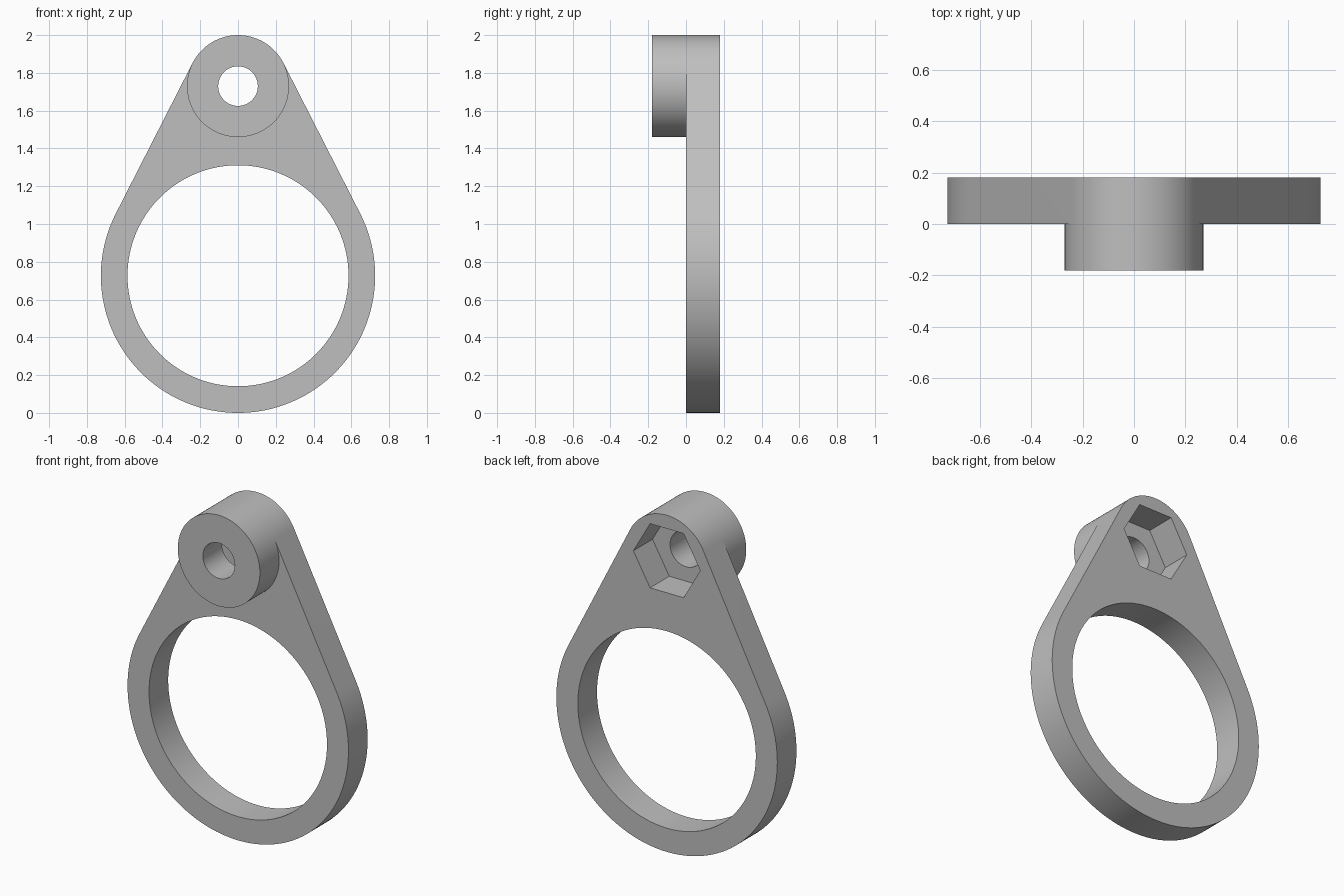
import bpy
import bmesh
from math import asin, cos, sin, pi, radians
from mathutils import Vector

cube = bpy.data.objects.get("Cube")
if cube:
    bpy.data.objects.remove(cube, do_unlink=True)

# Main dimensions
FRONT, MID, BACK = -0.18, 0.0, 0.18
RING_Z, RING_R, RING_HOLE_R = 0.726, 0.726, 0.585
BOSS_Z, BOSS_R, BORE_R, HEX_R = 1.73, 0.27, 0.105, 0.22
TANGENT = asin((RING_R - BOSS_R) / (BOSS_Z - RING_Z))

bm = bmesh.new()


def arc(z, r, start, end, steps):
    """Points (x, z) along an arc, both ends included."""
    angles = [start + (end - start) * i / steps for i in range(steps + 1)]
    return [(r * cos(a), z + r * sin(a)) for a in angles]


def circle(z, r, sides):
    return arc(z, r, 0, 2 * pi, sides)[:-1]


def wall(points, y0, y1, closed=True):
    """Strip of quads between two depths."""
    a, b = ([bm.verts.new((x, y, z)) for x, z in points] for y in (y0, y1))
    n = len(points)
    for i in range(n if closed else n - 1):
        j = (i + 1) % n
        bm.faces.new((a[i], a[j], b[j], b[i]))


def cap(y, *loops):
    """Flat face bounded by an outer loop and its holes."""
    edges = []
    for points in loops:
        vs = [bm.verts.new((x, y, z)) for x, z in points]
        edges += [bm.edges.new((vs[i - 1], vs[i])) for i in range(len(vs))]
    bmesh.ops.triangle_fill(bm, use_beauty=True, use_dissolve=False,
                            edges=edges, normal=Vector((0, 1, 0)))


# Profiles: ring and boss arcs joined by tangent lines
boss_top = arc(BOSS_Z, BOSS_R, TANGENT, pi - TANGENT, 40)
boss_low = arc(BOSS_Z, BOSS_R, pi - TANGENT, 2 * pi + TANGENT, 56)
ring_low = arc(RING_Z, RING_R, pi - TANGENT, 2 * pi + TANGENT, 104)
ring_hole = circle(RING_Z, RING_HOLE_R, 128)
bore = circle(BOSS_Z, BORE_R, 48)
hexagon = circle(BOSS_Z, HEX_R, 6)

# Flat faces: plate back, plate front, boss front, nut pocket floor
cap(BACK, boss_top + ring_low, ring_hole, hexagon)
cap(MID, ring_low + boss_low[::-1], ring_hole)
cap(FRONT, boss_top + boss_low[1:-1], bore)
cap(MID, hexagon, bore)

# Outer walls
wall([boss_top[-1]] + ring_low + [boss_top[0]], MID, BACK, closed=False)
wall(boss_top, MID, BACK, closed=False)
wall(boss_top, FRONT, MID, closed=False)
wall(boss_low, FRONT, MID, closed=False)

# Inner walls of the ring opening, nut pocket and bore
wall(ring_hole, MID, BACK)
wall(hexagon, MID, BACK)
wall(bore, FRONT, MID)

bmesh.ops.remove_doubles(bm, verts=bm.verts, dist=1e-5)
bmesh.ops.recalc_face_normals(bm, faces=bm.faces)

mesh = bpy.data.meshes.new("ring_bracket")
bm.to_mesh(mesh)
bm.free()
bracket = bpy.data.objects.new("ring_bracket", mesh)
bpy.context.collection.objects.link(bracket)

# Single plain grey
grey = bpy.data.materials.new("light_grey")
grey.use_nodes = True
colour = (0.52, 0.52, 0.52, 1)
grey.diffuse_color = colour
grey.node_tree.nodes["Principled BSDF"].inputs["Base Color"].default_value = colour
mesh.materials.append(grey)

bpy.ops.object.select_all(action="DESELECT")
bracket.select_set(True)
bpy.context.view_layer.objects.active = bracket
bpy.ops.object.shade_smooth_by_angle(angle=radians(30))
